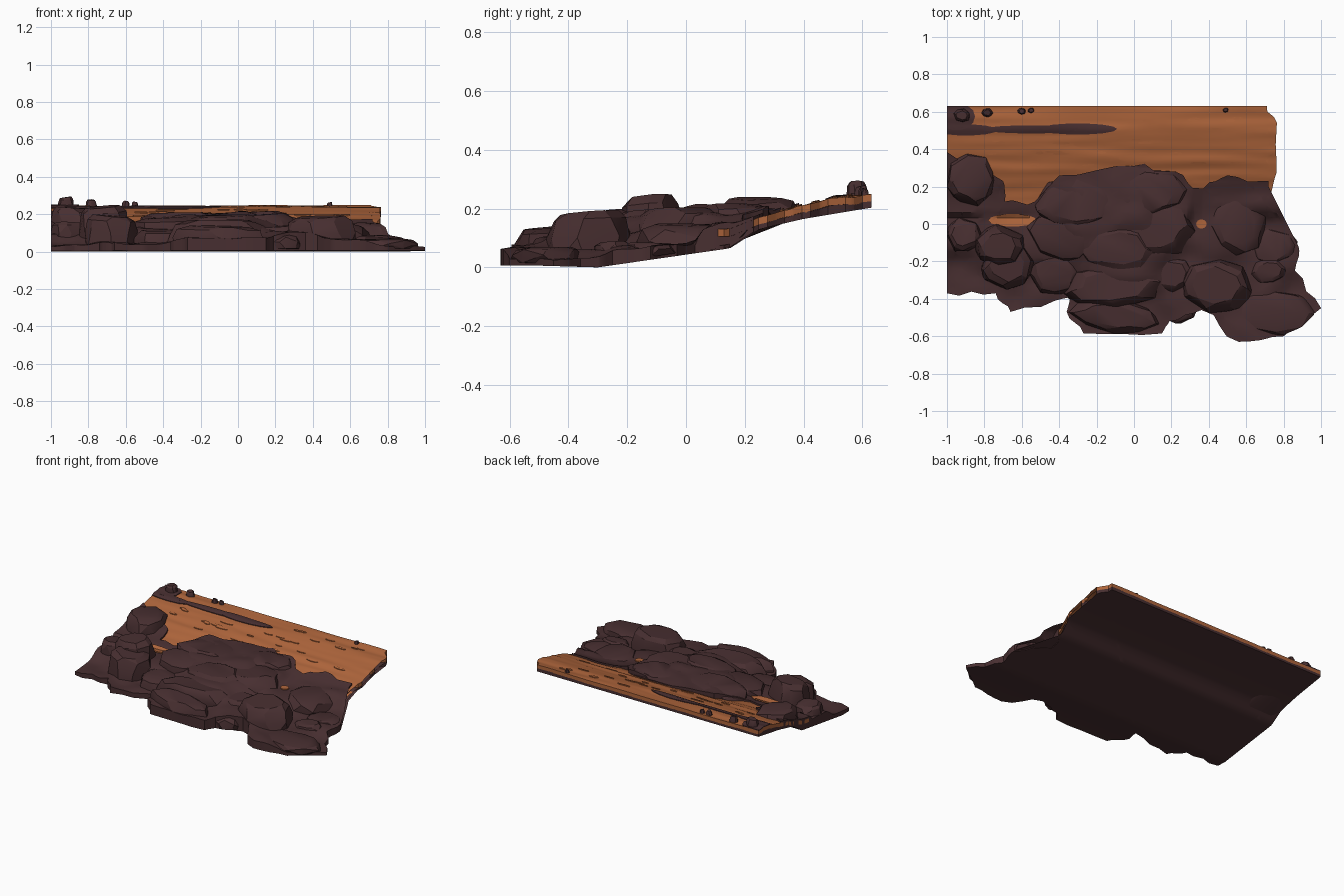
import bpy, bmesh, math, random
from mathutils import Vector, noise

if "Cube" in bpy.data.objects:
    bpy.data.objects.remove(bpy.data.objects["Cube"])


def material(name, rgb):
    m = bpy.data.materials.new(name)
    m.diffuse_color = (*rgb, 1)
    m.use_nodes = True
    m.node_tree.nodes["Principled BSDF"].inputs["Base Color"].default_value = m.diffuse_color
    return m


DARK = material("dark_rock", (0.064, 0.028, 0.030))
WOOD = material("orange_wood", (0.43, 0.132, 0.045))


def interp(table, v):
    if v <= table[0][0]:
        return table[0][1]
    for (a, za), (b, zb) in zip(table, table[1:]):
        if v <= b:
            return za + (zb - za) * (v - a) / (b - a)
    return table[-1][1]


# Cross-sections along y of the underside and the plank top
UNDER = [(-0.5, 0.006), (-0.3, 0.0), (0.15, 0.065), (0.25, 0.13), (0.4, 0.165), (0.63, 0.203)]
PLANK = [(0.0, 0.11), (0.15, 0.135), (0.3, 0.185), (0.5, 0.236), (0.63, 0.246)]
# Key heights of the rubble surface
MOUND = [(-0.3, 0.25, .2), (0.15, 0.27, .2), (0, 0.1, .21), (-0.3, 0.05, .2),
         (0.22, 0.05, .185), (0.36, 0, .13), (0.7, 0.15, .15), (0.72, -0.05, .07),
         (0.9, -0.45, .03), (0.6, -0.35, .06), (0.3, -0.3, .11), (0, -0.2, .17),
         (-0.5, -0.1, .13), (-0.5, -0.35, .04), (-0.95, -0.33, .03), (-0.95, 0, .1),
         (-0.65, 0.03, .12), (0, -0.52, .07)]


def under_z(x, y):
    return interp(UNDER, y)


def plank_z(x, y):
    return interp(PLANK, y) + 0.008 * noise.noise(Vector((x * 2.5, y * 22, 0)))


def base_z(x, y):
    z = under_z(x, y) + 0.014
    return max(z, plank_z(x, y) - 0.024) if y > 0.2 else z


def mound_z(x, y):
    total = weight = 0
    for px, py, pz in MOUND:
        w = 1 / ((x - px) ** 2 + (y - py) ** 2 + 0.0005) ** 2
        total += w * pz
        weight += w
    z = total / weight + 0.014 * noise.noise(Vector((x * 7, y * 10, 3)))
    z = max(z, under_z(x, y) + 0.02)
    return max(z, plank_z(x, y) + 0.012) if y > 0.045 else z


def finish(bm, name, mat, angle):
    bmesh.ops.recalc_face_normals(bm, faces=bm.faces)
    me = bpy.data.meshes.new(name)
    bm.to_mesh(me)
    bm.free()
    me.materials.append(mat)
    ob = bpy.data.objects.new(name, me)
    bpy.context.collection.objects.link(ob)
    bpy.ops.object.select_all(action='DESELECT')
    bpy.context.view_layer.objects.active = ob
    ob.select_set(True)
    bpy.ops.object.shade_smooth_by_angle(angle=math.radians(angle))
    return ob


def sheet(name, outline, top, bottom, mat, dx=0.04, dy=0.03):
    """Outline cut into a grid, draped on one surface and closed below by another."""
    bm = bmesh.new()
    face = bm.faces.new([bm.verts.new((x, y, 0)) for x, y in outline])
    bmesh.ops.triangulate(bm, faces=[face])
    for axis, step in ((0, dx), (1, dy)):
        vals = [p[axis] for p in outline]
        normal = (1, 0, 0) if axis == 0 else (0, 1, 0)
        for i in range(math.ceil(min(vals) / step), math.floor(max(vals) / step) + 1):
            geom = bm.verts[:] + bm.edges[:] + bm.faces[:]
            bmesh.ops.bisect_plane(bm, geom=geom, dist=1e-5, plane_no=normal,
                                   plane_co=[c * (i * step + 0.0013) for c in normal])
    upper = bm.verts[:]
    new = bmesh.ops.extrude_face_region(bm, geom=bm.faces[:], use_keep_orig=True)
    lower = [g for g in new["geom"] if isinstance(g, bmesh.types.BMVert)]
    for group, height in ((upper, top), (lower, bottom)):
        for v in group:
            v.co.z = height(v.co.x, v.co.y)
    return finish(bm, name, mat, 35)


def rough(points, cuts=4, amount=0.035):
    """Chipped edge: extra points between the corners, nudged by noise."""
    out = [points[0]]
    for (ax, ay), (bx, by) in zip(points, points[1:]):
        for k in range(1, cuts):
            x, y = ax + (bx - ax) * k / cuts, ay + (by - ay) * k / cuts
            n = noise.noise(Vector((x * 11, y * 11, 5))) * amount
            out.append((x + n * (abs(by - ay) > 0.08), y + n))
        out.append((bx, by))
    return out


def oval(cx, cy, rx, ry, n=14):
    return [(max(-1, cx + rx * math.cos(i * math.tau / n)),
             min(0.63, cy + ry * math.sin(i * math.tau / n))) for i in range(n)]


def rock(name, cx, cy, rx, ry, z1, sides=8):
    """Faceted boulder: hull of four uneven rings, its foot following the ground."""
    rnd = random.Random(name)
    bm = bmesh.new()
    tilt, rot = rnd.uniform(0, math.tau), rnd.uniform(-0.2, 0.2)
    for level, scale in ((0, 1.0), (0.5, 1.0), (0.86, 0.88), (1, 0.66)):
        for i in range(sides):
            a = math.tau * (i + rnd.uniform(-0.3, 0.3)) / sides
            s = scale * rnd.uniform(0.93, 1.08)
            px, py = rx * s * math.cos(a), ry * s * math.sin(a)
            x = max(-1, cx + px * math.cos(rot) - py * math.sin(rot))
            y = min(0.632, cy + px * math.sin(rot) + py * math.cos(rot))
            foot = under_z(x, y) + 0.01
            z = foot + (z1 - foot) * level * (1 - 0.05 * (1 + math.cos(a - tilt)))
            bm.verts.new((x, y, max(z, foot)))
    hull = bmesh.ops.convex_hull(bm, input=bm.verts[:])
    loose = {g for g in hull["geom_interior"] + hull["geom_unused"]
             if isinstance(g, bmesh.types.BMVert)}
    bmesh.ops.delete(bm, geom=list(loose), context='VERTS')
    # Keep the foot from bridging below the curved underside
    bmesh.ops.triangulate(bm, faces=bm.faces[:])
    return finish(bm, name, DARK, 22)


# Outlines: broken right end of the plank, ragged rubble front and back
RIGHT_END = [(0.735 + 0.03 * math.sin(y * 45 - 10.5) - 0.04 * (y < 0.22), y)
             for y in (0.1 + 0.53 * i / 18 for i in range(19))]
FRONT = rough([(-1, -0.37), (-0.74, -0.37), (-0.66, -0.47), (-0.34, -0.39),
               (-0.36, -0.47), (-0.27, -0.585), (0.15, -0.585), (0.19, -0.52),
               (0.36, -0.46), (0.56, -0.63), (0.8, -0.6), (1.0, -0.45),
               (0.86, -0.25), (0.88, -0.12), (0.7, 0.03)])
BACK = rough([(0.71, 0.1), (0.72, 0.23), (0.5, 0.26), (0.37, 0.19), (0.22, 0.28),
              (0, 0.31), (-0.4, 0.26), (-0.53, 0.12), (-0.69, 0.12), (-0.7, 0.23),
              (-1, 0.385)])

# Main layers
sheet("underside_slab", FRONT + RIGHT_END + [(-1, 0.63)], base_z, under_z, DARK)
sheet("wood_plank", [(-1, 0.07)] + RIGHT_END + [(-1, 0.63)], plank_z,
      lambda x, y: max(under_z(x, y) + 0.01, plank_z(x, y) - 0.026), WOOD, 0.08, 0.015)
sheet("rubble_mound", FRONT + BACK, mound_z, lambda x, y: under_z(x, y) + 0.004, DARK)

# Dark soil streaks lying on the plank
for i, o in enumerate([(-0.9, 0.503, 0.17, 0.03), (-0.55, 0.506, 0.26, 0.022),
                       (-0.3, 0.508, 0.21, 0.03), (-0.95, 0.575, 0.1, 0.075)]):
    sheet(f"soil_streak_{i}", oval(*o), lambda x, y: plank_z(x, y) + 0.005,
          lambda x, y: plank_z(x, y) - 0.003, DARK, 0.08, 0.015)

# Bare wood showing through the rubble
for i, o in enumerate([(-0.65, 0.02, 0.13, 0.034), (0.36, 0, 0.028, 0.025)]):
    sheet(f"wood_patch_{i}", oval(*o), lambda x, y: mound_z(x, y) + 0.007,
          lambda x, y: mound_z(x, y) - 0.002, WOOD)

# Raised splinters along the grain
rnd = random.Random(4)
for i in range(30):
    y = 0.32 + 0.06 * rnd.randrange(5) + rnd.uniform(-0.008, 0.008)
    x, length = rnd.uniform(-0.8, 0.62), rnd.uniform(0.02, 0.05)
    if y > 0.47 and x < 0:
        x = -x * 0.7
    sheet(f"splinter_{i}", oval(x, y, length, 0.007),
          lambda x, y: plank_z(x, y) + 0.005, lambda x, y: plank_z(x, y) - 0.004, WOOD)

# Boulders: x, y, half width, half depth, top
BOULDERS = [(-0.88, 0.24, .13, .14, .24), (-0.72, -0.12, .14, .11, .25),
            (-0.68, -0.22, .14, .13, .2), (-0.91, -0.06, .1, .09, .16),
            (-0.1, -0.49, .25, .09, .14), (-0.1, -0.32, .28, .13, .17),
            (0.44, -0.33, .19, .145, .195), (0.72, -0.25, .1, .07, .09),
            (0.75, -0.47, .22, .12, .07), (0.55, 0.0, .15, .17, .15),
            (0.75, -0.12, .12, .1, .085), (0.24, -0.44, .1, .09, .09),
            (-0.42, -0.26, .14, .12, .12), (-0.3, 0.11, .24, .15, .21),
            (0.08, 0.16, .21, .13, .218), (0.12, -0.02, .2, .17, .205),
            (-0.38, -0.06, .19, .14, .19), (-0.08, -0.13, .22, .14, .2),
            (0.2, -0.27, .12, .1, .14)]
for i, b in enumerate(BOULDERS):
    rock(f"boulder_{i}", *b)

# Pebbles along the back edge: x and size
for i, (x, r) in enumerate([(-0.92, .045), (-0.785, .03), (-0.6, .022), (-0.55, .018),
                            (0.49, .016)]):
    rock(f"pebble_{i}", x, 0.625 - r, r, r * 0.8, 0.25 + r)
